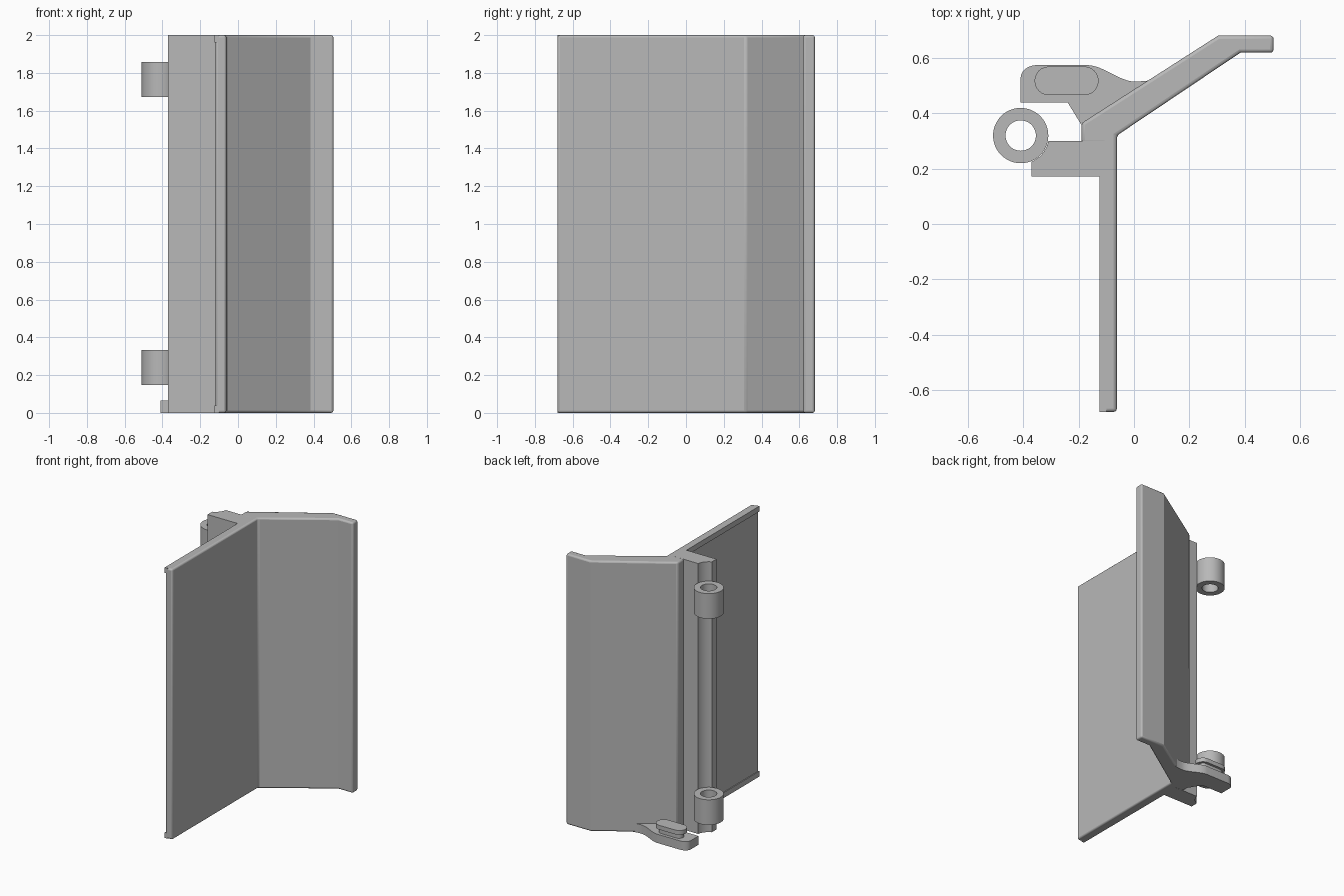
import bpy, bmesh, math
from mathutils import Vector

cube = bpy.data.objects.get("Cube")
if cube:
    bpy.data.objects.remove(cube, do_unlink=True)

grey = bpy.data.materials.new("plain grey")
grey.use_nodes = True
colour = (0.48, 0.48, 0.48, 1)
grey.diffuse_color = colour
grey.node_tree.nodes["Principled BSDF"].inputs["Base Color"].default_value = colour


def arc(cx, cy, r, start, end, n=12):
    """Points on an arc, angles in degrees."""
    angles = [math.radians(start + (end - start) * i / n) for i in range(n + 1)]
    return [(cx + r * math.cos(a), cy + r * math.sin(a)) for a in angles]


def finish(name, bm, bevel=0):
    bmesh.ops.recalc_face_normals(bm, faces=bm.faces)
    mesh = bpy.data.meshes.new(name)
    bm.to_mesh(mesh)
    bm.free()
    obj = bpy.data.objects.new(name, mesh)
    bpy.context.collection.objects.link(obj)
    mesh.materials.append(grey)
    bpy.ops.object.select_all(action='DESELECT')
    obj.select_set(True)
    bpy.context.view_layer.objects.active = obj
    bpy.ops.object.shade_smooth_by_angle(angle=math.radians(32))
    if bevel:
        mod = obj.modifiers.new("rounded edges", 'BEVEL')
        mod.width = bevel
        mod.segments = 3
        mod.limit_method = 'ANGLE'
        mod.angle_limit = math.radians(40)
    return obj


def extrude(name, outline, z0, z1, bevel=0):
    """Prism from a plan outline."""
    bm = bmesh.new()
    face = bm.faces.new([bm.verts.new((x, y, z0)) for x, y in outline])
    result = bmesh.ops.extrude_face_region(bm, geom=[face])
    verts = [v for v in result["geom"] if isinstance(v, bmesh.types.BMVert)]
    bmesh.ops.translate(bm, verts=verts, vec=Vector((0, 0, z1 - z0)))
    return finish(name, bm, bevel)


def ring(name, cx, cy, outer, inner, z0, z1, n=48):
    bm = bmesh.new()
    section = [(inner, z0), (outer, z0), (outer, z1), (inner, z1)]
    loops = []
    for i in range(n):
        a = math.tau * i / n
        loops.append([bm.verts.new((cx + r * math.cos(a), cy + r * math.sin(a), z))
                      for r, z in section])
    for i in range(n):
        p, q = loops[i], loops[(i + 1) % n]
        for k in range(4):
            m = (k + 1) % 4
            bm.faces.new((p[k], q[k], q[m], p[m]))
    return finish(name, bm)


def capsule(x0, x1, y, r):
    return arc(x1 - r, y, r, -90, 90) + arc(x0 + r, y, r, 90, 270)


# Flat panel with the angled wing and its bent lip
extrude("panel_and_wing", [
    (-0.118, -0.68), (-0.062, -0.68), (-0.062, 0.32), (0.385, 0.62),
    (0.505, 0.62), (0.505, 0.682), (0.305, 0.682), (-0.19, 0.365),
    (-0.19, 0.29), (-0.118, 0.29)], 0, 2, 0.012)

# Slim rims along the top and bottom of the panel's outer face
for label, z in (("lower", 0), ("upper", 1.96)):
    extrude(label + "_panel_rim", [
        (-0.124, -0.68), (-0.1, -0.68), (-0.1, 0.2), (-0.124, 0.2)], z, z + 0.04)

# Full-height hinge block with a hollow that clears the knuckles
px, py = -0.41, 0.32
extrude("hinge_block", [(-0.37, 0.172), (-0.08, 0.172), (-0.08, 0.30)]
        + arc(px, py, 0.102, -11, -67), 0, 2)

# Hinge knuckles
for label, z0, z1 in (("lower", 0.147, 0.333), ("upper", 1.672, 1.858)):
    ring(label + "_hinge_knuckle", px, py, 0.1, 0.055, z0, z1)

# Latch arm at the foot, sweeping smoothly into the wing
sweep = []
for i in range(13):
    t = i / 12
    sweep.append((0.005 - 0.175 * t, 0.515 + 0.06 * t * t * (3 - 2 * t)))
rounded_end = [(-0.35 + 0.06 * math.cos(a), 0.53 + 0.045 * math.sin(a))
               for a in [math.pi / 2 * (1 + i / 8) for i in range(9)]]
extrude("latch_arm", [(-0.41, 0.44), (-0.24, 0.44), (-0.185, 0.35),
                      (-0.13, 0.37), (0.1, 0.53), (0.045, 0.518)]
        + sweep + rounded_end, 0, 0.065)

# Capped stud on the latch arm
extrude("stud_stem", capsule(-0.34, -0.148, 0.518, 0.034), 0.05, 0.105)
extrude("stud_cap", capsule(-0.36, -0.128, 0.518, 0.052), 0.1, 0.132)
